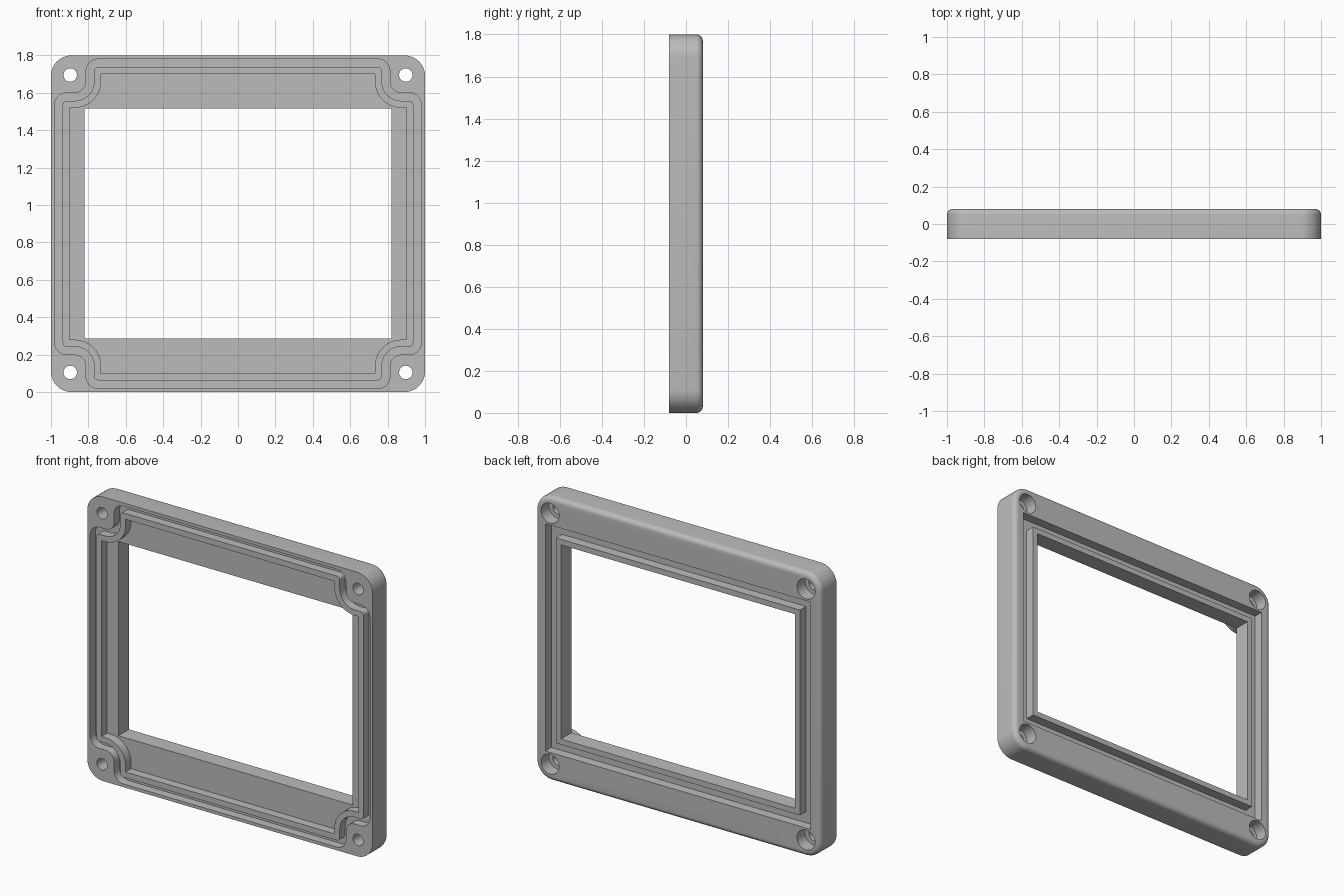
import bpy, bmesh
from math import sin, cos, pi
from mathutils import Vector

if "Cube" in bpy.data.objects:
    bpy.data.objects.remove(bpy.data.objects["Cube"])

MID = 0.9                 # height of the frame centre
FRONT, BACK = -0.08, 0.08
FLOOR_F, FLOOR_B = -0.025, 0.02


def fillet(corners, steps=10):
    """Round the right-angled corners (x, z, radius) of a closed outline."""
    out = []
    for i, (x, z, r) in enumerate(corners):
        p = Vector((x, z))
        a, b = corners[i - 1], corners[(i + 1) % len(corners)]
        d1 = (Vector(a[:2]) - p).normalized()
        d2 = (Vector(b[:2]) - p).normalized()
        if r == 0:
            out.append(p)
            continue
        for k in range(steps + 1):
            t = k / steps * pi / 2
            out.append(p + r * (d1 * (1 - sin(t)) + d2 * (1 - cos(t))))
    return out


def rect(hx, hz, r=0.0, cx=0.0, cz=0.0):
    return fillet([(cx + sx * hx, cz + sz * hz, r)
                   for sx, sz in ((1, 1), (-1, 1), (-1, -1), (1, -1))])


def circle(cx, cz, r):
    # four quarter fillets, without the doubled joining points
    pts = rect(r, r, r, cx, cz)
    return [p for i, p in enumerate(pts) if (p - pts[i - 1]).length > 1e-5]


def notched(inset):
    """Rectangle with rounded notches around the screw corners."""
    hx, hz = 0.98 - inset, 0.88 - inset
    nx, nz = 0.812 - inset, 0.70 - inset
    convex, concave = max(0.064 - inset, 0.002), 0.06 + inset
    quarter = [(hx, nz, convex), (nx, nz, concave), (nx, hz, convex)]
    corners = []
    for sx, sz in ((1, 1), (-1, 1), (-1, -1), (1, -1)):
        part = [(sx * x, sz * z, r) for x, z, r in quarter]
        corners += part if sx == sz else part[::-1]
    return fillet(corners)


def loft(name, sections, ring=False):
    """Skin outlines [(points, y)]; cap the ends or close into a ring."""
    bm = bmesh.new()
    loops = [[bm.verts.new((p.x, y, p.y + MID)) for p in pts] for pts, y in sections]
    n = len(loops[0])
    pairs = list(zip(loops, loops[1:]))
    if ring:
        pairs.append((loops[-1], loops[0]))
    else:
        bm.faces.new(loops[0])
        bm.faces.new(loops[-1])
    for lo, hi in pairs:
        for i in range(n):
            j = (i + 1) % n
            bm.faces.new((lo[i], lo[j], hi[j], hi[i]))
    bmesh.ops.recalc_face_normals(bm, faces=bm.faces)
    mesh = bpy.data.meshes.new(name)
    bm.to_mesh(mesh)
    bm.free()
    obj = bpy.data.objects.new(name, mesh)
    bpy.context.collection.objects.link(obj)
    return obj


def prism(name, pts, y0, y1):
    return loft(name, [(pts, y0), (pts, y1)])


def channel(name, outer, inner, y0, y1):
    return loft(name, [(outer, y0), (outer, y1), (inner, y1), (inner, y0)], ring=True)


# Outer frame body with a rounded back edge
EDGE, CORNER = 0.03, 0.11
sections = [(rect(1, MID, CORNER), FRONT)]
for k in range(7):
    t = k / 6 * pi / 2
    inset = EDGE * (1 - cos(t))
    sections.append((rect(1 - inset, MID - inset, CORNER - inset),
                     BACK - EDGE + EDGE * sin(t)))
frame = loft("lid_frame", sections)

# Cutters: window, front pocket, front seal groove, back groove
cutters = [
    prism("window_cutter", rect(0.82, 0.615), -0.2, 0.2),
    prism("pocket_cutter", notched(0.08), -0.2, FLOOR_F),
    channel("seal_groove_cutter", notched(0), notched(0.043), -0.2, FLOOR_F),
    channel("back_groove_cutter", rect(0.93, 0.72), rect(0.855, 0.65), FLOOR_B, 0.2),
]

# Screw holes with counterbores on the back
for sx in (-1, 1):
    for sz in (-1, 1):
        x, z = sx * 0.897, sz * 0.795
        cutters.append(prism("screw_hole_cutter", circle(x, z, 0.036), -0.2, 0.2))
        cutters.append(prism("counterbore_cutter", circle(x, z, 0.063), 0.0, 0.2))

for cutter in cutters:
    mod = frame.modifiers.new(cutter.name, "BOOLEAN")
    mod.operation = "DIFFERENCE"
    mod.solver = "EXACT"
    mod.object = cutter
    cutter.hide_render = True

# Bake the cuts and discard the cutters
bpy.context.view_layer.update()
graph = bpy.context.evaluated_depsgraph_get()
baked = bpy.data.meshes.new_from_object(frame.evaluated_get(graph))
frame.modifiers.clear()
frame.data = baked
for cutter in cutters:
    bpy.data.objects.remove(cutter)

# Single grey material
grey = bpy.data.materials.new("plain grey")
grey.use_nodes = True
colour = (0.5, 0.5, 0.5, 1)
grey.diffuse_color = colour
grey.node_tree.nodes["Principled BSDF"].inputs["Base Color"].default_value = colour
frame.data.materials.clear()
frame.data.materials.append(grey)

# Smooth the rounded surfaces, keep the edges sharp
bpy.ops.object.select_all(action="DESELECT")
frame.select_set(True)
bpy.context.view_layer.objects.active = frame
bpy.ops.object.shade_smooth_by_angle(angle=pi / 6)
